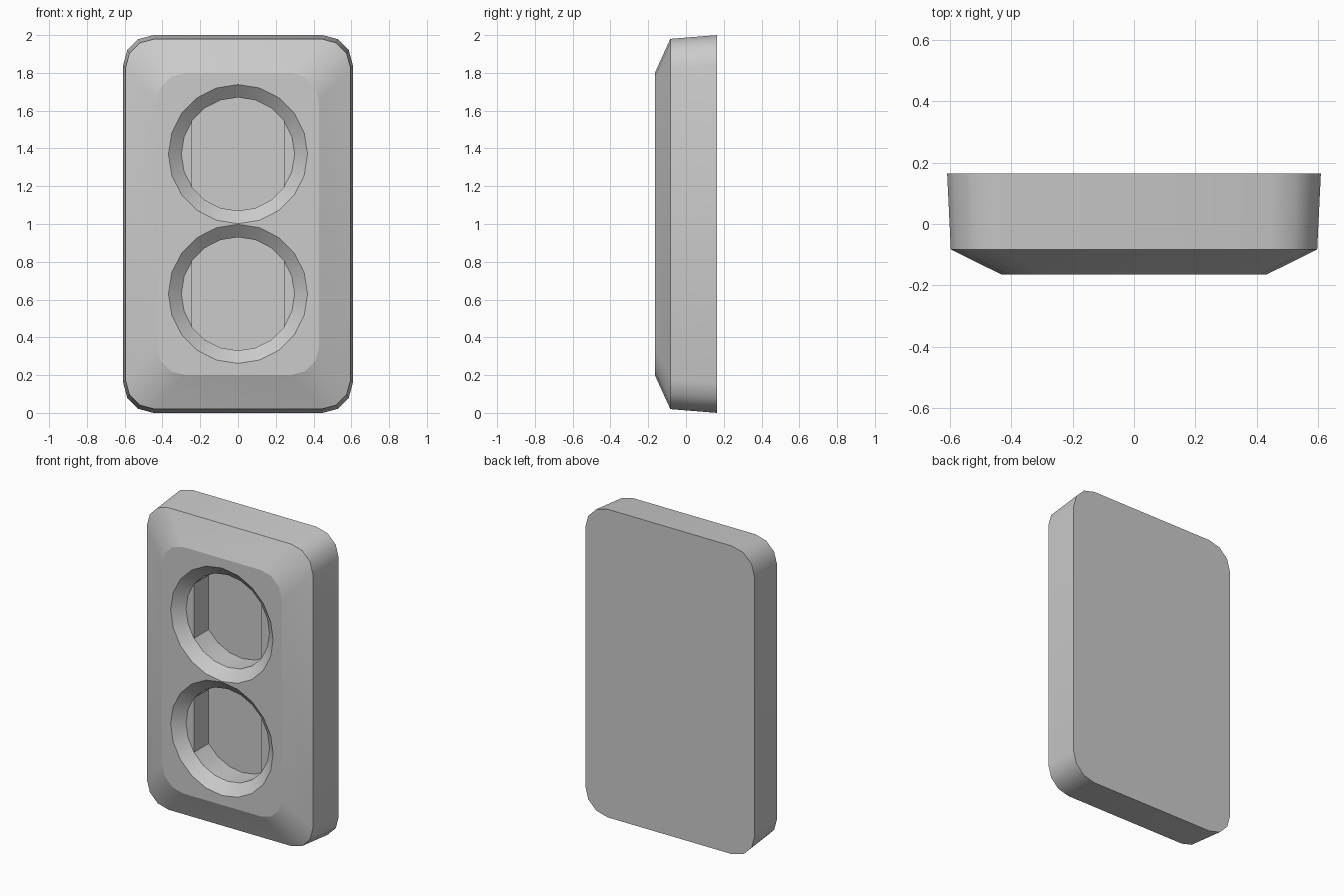
import bpy, bmesh
from math import sin, cos, radians, pi

if "Cube" in bpy.data.objects:
    bpy.data.objects.remove(bpy.data.objects["Cube"])

FRONT = -0.165


def make_object(name, bm):
    bmesh.ops.recalc_face_normals(bm, faces=bm.faces)
    mesh = bpy.data.meshes.new(name)
    bm.to_mesh(mesh)
    bm.free()
    obj = bpy.data.objects.new(name, mesh)
    bpy.context.collection.objects.link(obj)
    return obj


def bridge(bm, a, b):
    for i in range(len(a)):
        j = (i + 1) % len(a)
        bm.faces.new((a[i], a[j], b[j], b[i]))


def rounded_ring(bm, y, hw, hh, r):
    """Rounded rectangle with three segments per corner."""
    ring = []
    for k, (sx, sz) in enumerate(((1, 1), (-1, 1), (-1, -1), (1, -1))):
        for s in range(4):
            t = radians(90 * k + 30 * s)
            ring.append(bm.verts.new((sx * (hw - r) + r * cos(t), y,
                                      1 + sz * (hh - r) + r * sin(t))))
    return ring


# Cover plate: tapered sides and a chamfered front
bm = bmesh.new()
rings = [rounded_ring(bm, *p) for p in ((0.165, 0.608, 1.0, 0.16),
                                        (-0.083, 0.596, 0.98, 0.155),
                                        (FRONT, 0.43, 0.80, 0.15))]
for a, b in zip(rings, rings[1:]):
    bridge(bm, a, b)
bm.faces.new(rings[0])
bm.faces.new(rings[-1])
plate = make_object("socket_plate", bm)


def socket_cutter(zc, n=20):
    """Conical rim leading to a round pocket with two flat sides."""
    bm = bmesh.new()

    def circle(y, r, ids):
        return [bm.verts.new((r * cos(2 * pi * i / n), y, zc + r * sin(2 * pi * i / n)))
                for i in ids]
    mouth = circle(FRONT - 0.02, 0.391, range(n))
    rim = circle(-0.105, 0.30, range(n))
    ids = list(range(2, 9)) + list(range(12, 19))
    floor = circle(0.045, 0.30, ids)
    bm.faces.new(mouth)
    bridge(bm, mouth, rim)
    for side in (range(8, 13), range(18, 23)):
        bm.faces.new([rim[i % n] for i in side])
    bridge(bm, [rim[i] for i in ids], floor)
    bm.faces.new(floor)
    return make_object("pocket_cutter", bm)


# Two socket pockets
bpy.context.view_layer.objects.active = plate
plate.select_set(True)
for zc in (1.37, 0.63):
    cutter = socket_cutter(zc)
    cutter.hide_render = True
    mod = plate.modifiers.new("pocket", 'BOOLEAN')
    mod.operation = 'DIFFERENCE'
    mod.solver = 'EXACT'
    mod.object = cutter
    bpy.ops.object.modifier_apply(modifier=mod.name)
    bpy.data.objects.remove(cutter)

# Smooth corners and rims, crisp outline round the flat front
bpy.ops.object.shade_smooth_by_angle(angle=radians(31))
verts = plate.data.vertices
for e in plate.data.edges:
    if all(abs(verts[i].co.y - FRONT) < 1e-4 for i in e.vertices):
        e.use_edge_sharp = True
